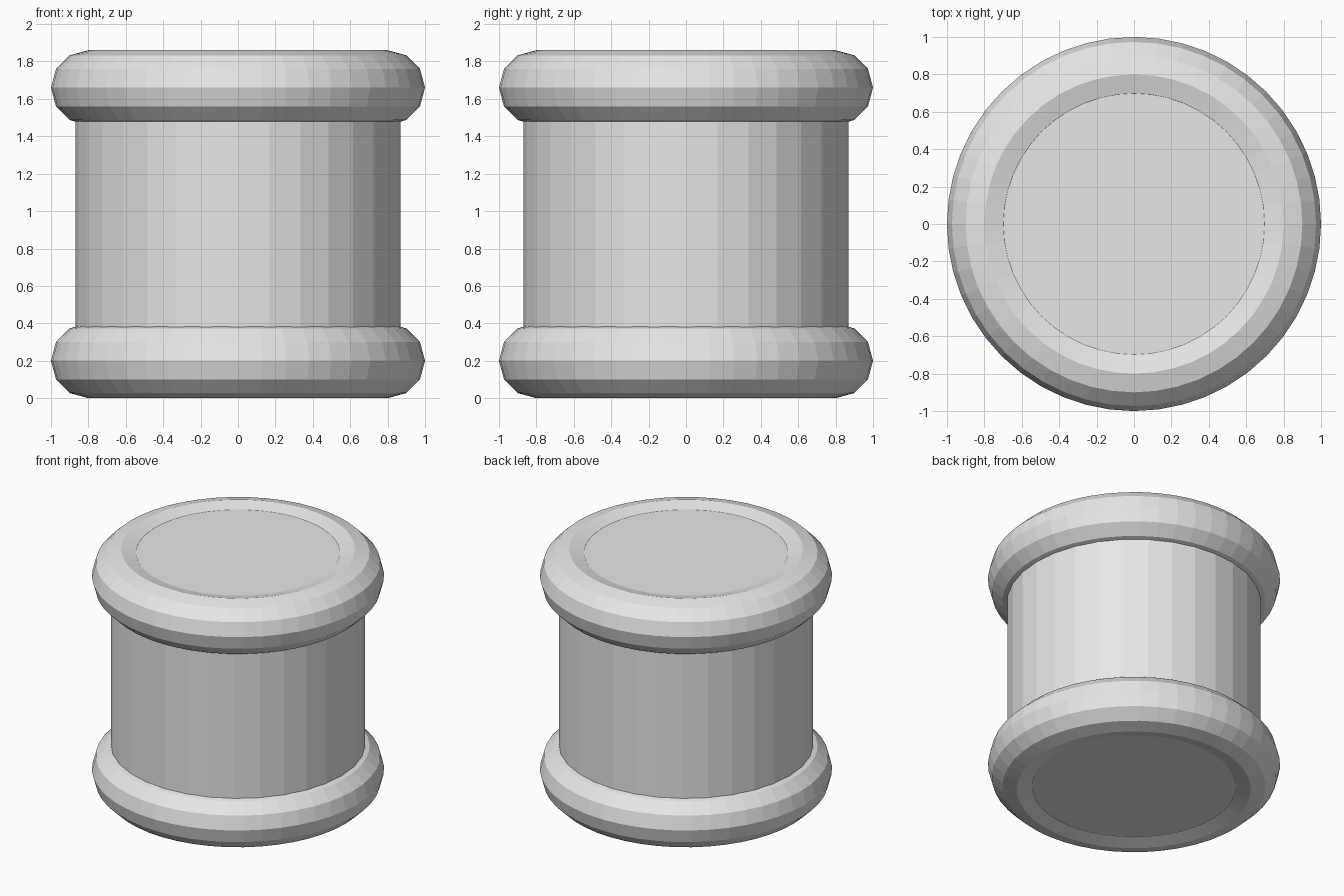
import bpy

cube = bpy.data.objects.get("Cube")
if cube:
    bpy.data.objects.remove(cube, do_unlink=True)

# Single plain grey
GREY = (0.8, 0.8, 0.8, 1)
grey = bpy.data.materials.new("plain grey")
grey.use_nodes = True
grey.diffuse_color = GREY
grey.node_tree.nodes["Principled BSDF"].inputs["Base Color"].default_value = GREY

HEIGHT = 1.86
TUBE = 0.2
CAP_INSET = 0.028


def finish(name):
    obj = bpy.context.object
    obj.name = name
    obj.data.materials.append(grey)
    bpy.ops.object.shade_flat()


# Drum body, its flat ends slightly recessed inside the rims
bpy.ops.mesh.primitive_cylinder_add(
    vertices=32, radius=0.87, depth=HEIGHT - 2 * CAP_INSET,
    location=(0, 0, HEIGHT / 2))
finish("drum_body")

# Rounded rims at both ends
for name, z in (("bottom_rim", TUBE), ("top_rim", HEIGHT - TUBE)):
    bpy.ops.mesh.primitive_torus_add(
        major_segments=48, minor_segments=12,
        major_radius=0.8, minor_radius=TUBE, location=(0, 0, z))
    finish(name)
